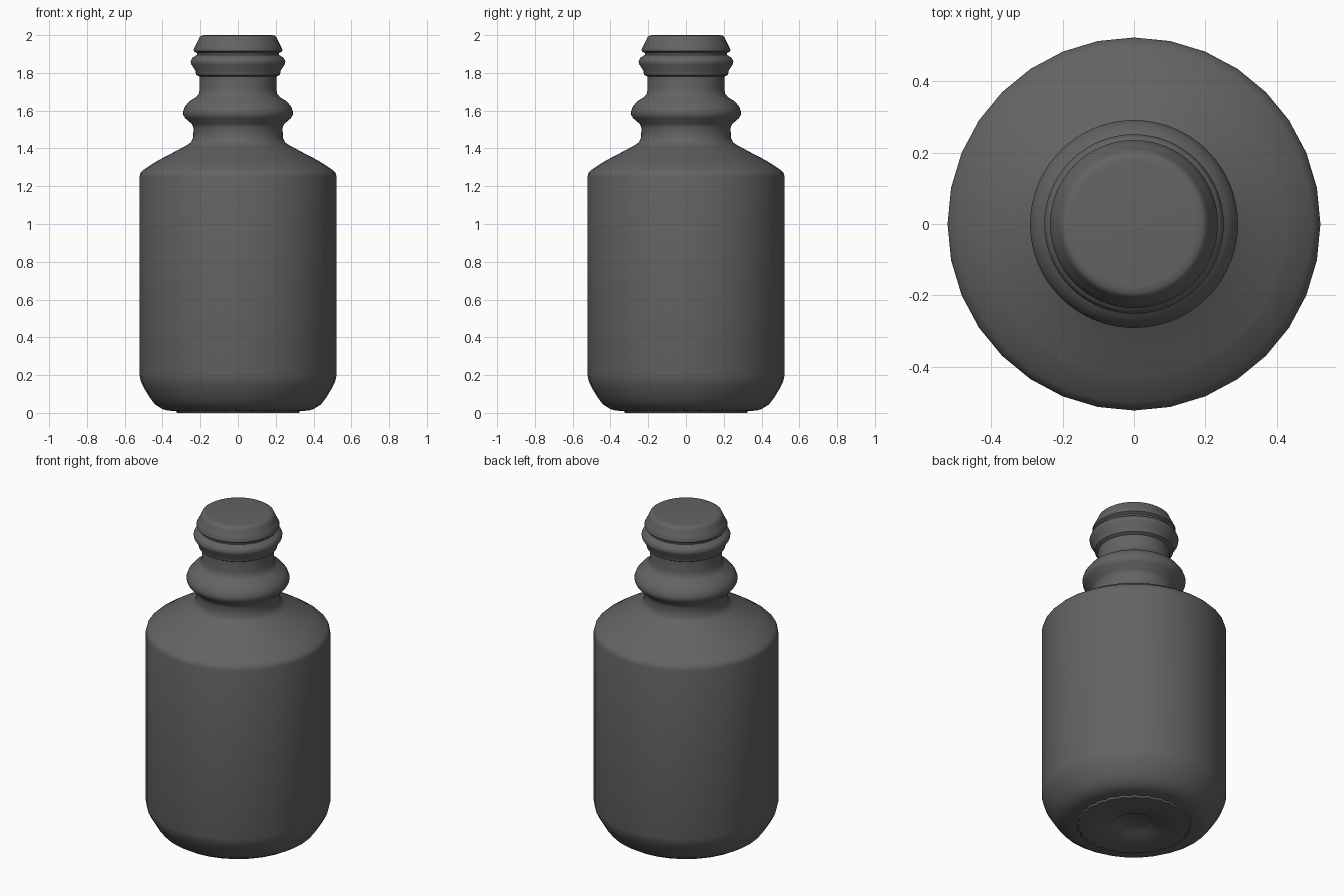
import bpy, bmesh, math

mat = bpy.data.materials.new("dark grey")
mat.diffuse_color = (0.125, 0.125, 0.125, 1)


def lathe(name, profile, n, wave=0.0, cap_start=False, cap_end=False):
    """Revolve (radius, z) points, listed bottom to top, around z."""
    bm = bmesh.new()
    rings = []
    for r, z in profile:
        ring = []
        for i in range(n):
            a = 2 * math.pi * i / n
            rr = r - (wave if r > 0.3 and i % 2 else 0)
            ring.append(bm.verts.new((rr * math.cos(a), rr * math.sin(a), z)))
        rings.append(ring)
    for lo, hi in zip(rings, rings[1:]):
        for i in range(n):
            j = (i + 1) % n
            bm.faces.new((lo[i], lo[j], hi[j], hi[i]))
    if cap_start:
        bm.faces.new(rings[0][::-1])
    if cap_end:
        bm.faces.new(rings[-1])
    me = bpy.data.meshes.new(name)
    bm.to_mesh(me)
    bm.free()
    me.materials.append(mat)
    ob = bpy.data.objects.new(name, me)
    bpy.context.collection.objects.link(ob)
    bpy.context.view_layer.objects.active = ob
    ob.select_set(True)
    bpy.ops.object.shade_smooth_by_angle(angle=math.radians(50))
    ob.select_set(False)
    return ob


# Main body with bevelled foot and sloping shoulder
lathe("bottle_body", [
    (0.29, 0.008), (0.37, 0.012), (0.40, 0.02), (0.44, 0.045), (0.47, 0.085),
    (0.497, 0.13), (0.514, 0.165), (0.522, 0.20), (0.522, 1.25),
    (0.517, 1.27), (0.50, 1.287), (0.43, 1.333), (0.40, 1.347)], 32)

# Neck: collar bead, two finish rings and closed mouth
lathe("bottle_neck", [
    (0.43, 1.333), (0.34, 1.38), (0.275, 1.415), (0.25, 1.432), (0.238, 1.455),
    (0.236, 1.51), (0.245, 1.53), (0.28, 1.56), (0.29, 1.578), (0.291, 1.595),
    (0.282, 1.62), (0.26, 1.648), (0.222, 1.672), (0.208, 1.69), (0.203, 1.715),
    (0.203, 1.78), (0.222, 1.79), (0.227, 1.815), (0.248, 1.845), (0.251, 1.862),
    (0.242, 1.88), (0.217, 1.895), (0.218, 1.905), (0.234, 1.915), (0.235, 1.925),
    (0.222, 1.95), (0.21, 1.975), (0.204, 1.99), (0.193, 1.998), (0.175, 2.0)],
    64, cap_end=True)

# Underside disc with a scalloped edge and a shallow centre dimple
lathe("base_disc", [
    (0.105, 0.02), (0.125, 0.004), (0.295, 0.0), (0.322, 0.0), (0.332, 0.014)],
    56, wave=0.012, cap_start=True)
# the dimple cap is wound downward, matching the outer surface
